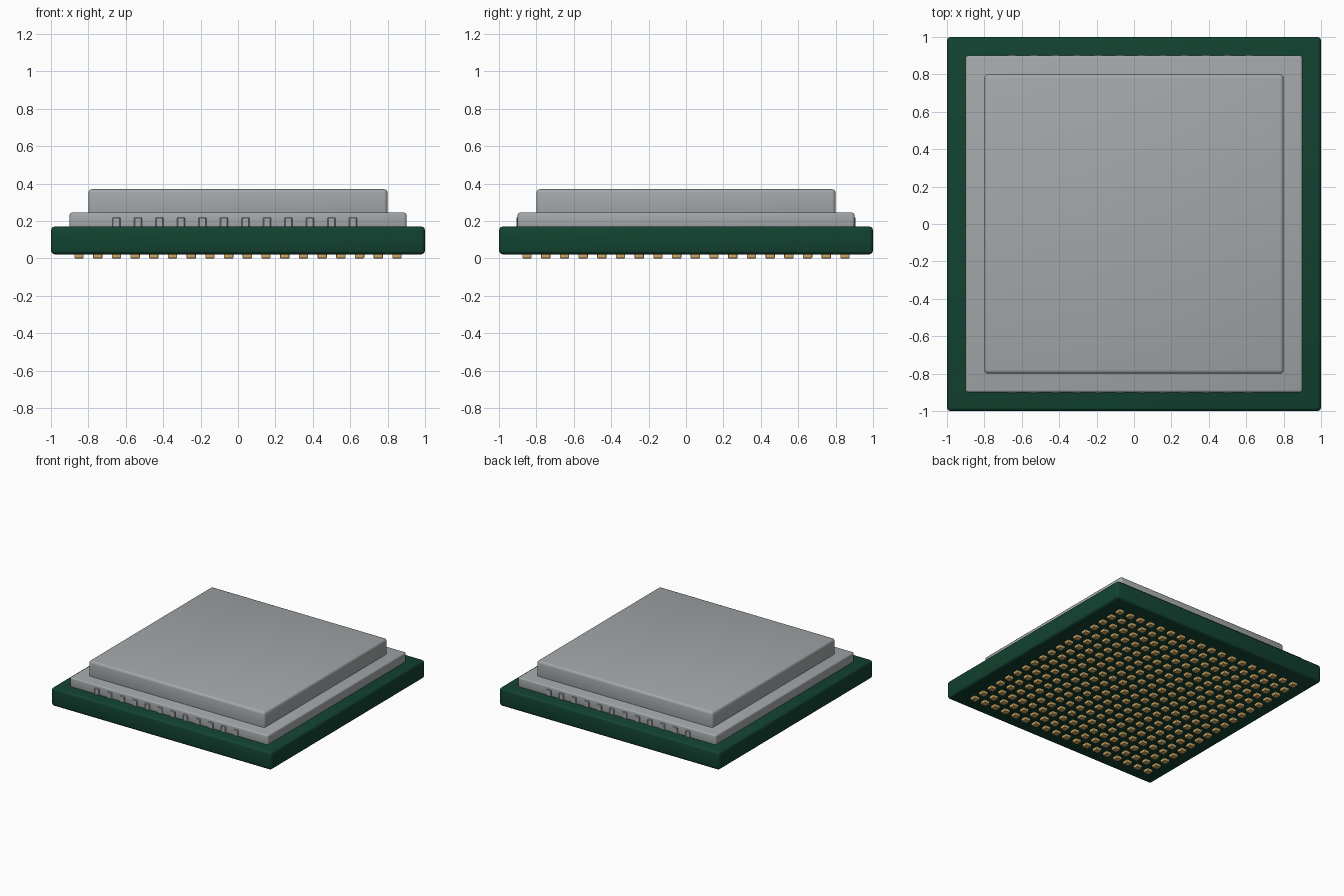
import bpy, bmesh
from mathutils import Matrix, Vector

if "Cube" in bpy.data.objects:
    bpy.data.objects.remove(bpy.data.objects["Cube"])


def material(name, rgb):
    m = bpy.data.materials.new(name)
    m.diffuse_color = (*rgb, 1)
    m.use_nodes = True
    m.node_tree.nodes["Principled BSDF"].inputs["Base Color"].default_value = m.diffuse_color
    return m


GREEN = material("board green", (0.006, 0.055, 0.030))
METAL = material("lid metal", (0.37, 0.39, 0.40))
GOLD = material("contact gold", (0.62, 0.40, 0.13))


def boxes(name, centres, size, z0, z1, bevel, segments, mat):
    """One object holding a bevelled box at each (x, y) centre."""
    bm = bmesh.new()
    for x, y in centres:
        loc = Matrix.Translation((x, y, (z0 + z1) / 2))
        bmesh.ops.create_cube(bm, size=1, matrix=loc @ Matrix.Diagonal((*size, z1 - z0, 1)))
    if bevel:
        bmesh.ops.bevel(bm, geom=bm.edges[:], offset=bevel, segments=segments,
                        profile=0.5, affect='EDGES')
    mesh = bpy.data.meshes.new(name)
    bm.to_mesh(mesh)
    bm.free()
    mesh.materials.append(mat)
    ob = bpy.data.objects.new(name, mesh)
    bpy.context.collection.objects.link(ob)
    bpy.ops.object.select_all(action='DESELECT')
    ob.select_set(True)
    bpy.context.view_layer.objects.active = ob
    bpy.ops.object.shade_smooth_by_angle(angle=0.6)
    return ob


# Circuit board and two-step heat spreader
boxes("circuit_board", [(0, 0)], (2, 2), 0.022, 0.17, 0.02, 3, GREEN)
boxes("lid_flange", [(0, 0)], (1.8, 1.8), 0.155, 0.245, 0.012, 3, METAL)
boxes("lid_top", [(0, 0)], (1.6, 1.6), 0.215, 0.37, 0.02, 3, METAL)

# Small blocks barely standing out of the flange, front and back
blocks = [(-0.65 + 0.115 * i, s * 0.89) for i in range(12) for s in (-1, 1)]
boxes("edge_components", blocks, (0.042, 0.034), 0.165, 0.22, 0.004, 1, METAL)

# Grid of contact pads underneath
pads = [(-0.85 + 0.1 * i, -0.85 + 0.1 * j) for i in range(18) for j in range(18)]
boxes("contact_pads", pads, (0.05, 0.05), 0.0, 0.026, 0.005, 2, GOLD)
